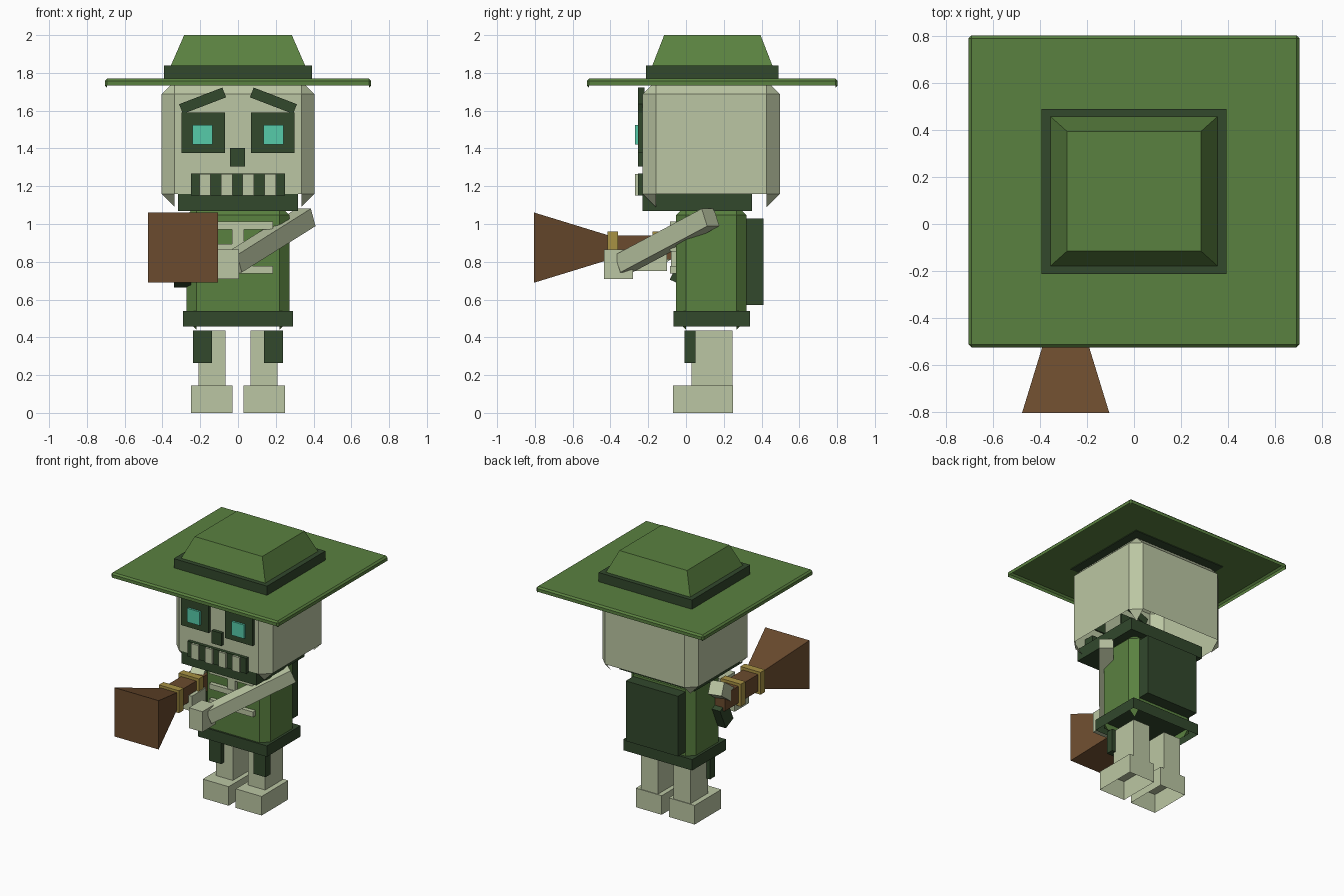
import bpy, bmesh, math
from mathutils import Vector, Matrix

old = bpy.data.objects.get("Cube")
if old:
    bpy.data.objects.remove(old, do_unlink=True)


def material(name, r, g, b):
    """Flat colour given as sRGB bytes, stored as linear."""
    lin = [(c / 255 / 12.92) if c < 11 else ((c / 255 + 0.055) / 1.055) ** 2.4 for c in (r, g, b)]
    m = bpy.data.materials.new(name)
    m.use_nodes = True
    m.diffuse_color = (*lin, 1)
    m.node_tree.nodes["Principled BSDF"].inputs["Base Color"].default_value = (*lin, 1)
    return m


GREEN = material("leaf green", 90, 129, 64)
DARK = material("dark green", 50, 72, 44)
BONE = material("pale bone", 187, 198, 163)
BROWN = material("wood brown", 107, 75, 46)
GOLD = material("dull gold", 168, 146, 68)
TEAL = material("glowing teal", 86, 203, 170)


def finish(bm, name, mat):
    me = bpy.data.meshes.new(name)
    bm.to_mesh(me)
    bm.free()
    me.materials.append(mat)
    ob = bpy.data.objects.new(name, me)
    bpy.context.scene.collection.objects.link(ob)
    return ob


def box(name, mat, x, y, z, bevel=0, open_bottom=False, taper=None, axis=2, turn=0):
    """Box from ranges; optional chamfer, open underside, tapered end, turn about y."""
    bm = bmesh.new()
    bmesh.ops.create_cube(bm, size=1)
    size = [r[1] - r[0] for r in (x, y, z)]
    mid = Vector([(r[1] + r[0]) / 2 for r in (x, y, z)])
    for v in bm.verts:
        if taper and v.co[axis] > 0:
            for i, s in zip([a for a in range(3) if a != axis], taper):
                v.co[i] *= s
        v.co = Vector([c * s for c, s in zip(v.co, size)])
    if bevel:
        bmesh.ops.bevel(bm, geom=bm.edges[:], offset=bevel, segments=1, affect='EDGES')
    if open_bottom:
        bm.normal_update()
        # chamfered boxes keep only their small corner triangles underneath
        under = [f for f in bm.faces if f.normal.z < -0.1 and len(f.verts) > 3]
        bmesh.ops.delete(bm, geom=under, context='FACES')
    bm.transform(Matrix.Translation(mid) @ Matrix.Rotation(turn, 4, 'Y'))
    return finish(bm, name, mat)


def rod(name, mat, start, end, width, depth):
    """Square bar between two points."""
    a, b = Vector(start), Vector(end)
    bm = bmesh.new()
    bmesh.ops.create_cube(bm, size=1)
    rot = (b - a).to_track_quat('Z', 'Y').to_matrix().to_4x4()
    bm.transform(Matrix.Translation((a + b) / 2) @ rot @ Matrix.Diagonal((width, depth, (b - a).length, 1)))
    return finish(bm, name, mat)


# hat
box("hat_brim", GREEN, (-.705, .705), (-.525, .803), (1.722, 1.77), .012, True)
box("hat_band", DARK, (-.393, .393), (-.212, .49), (1.765, 1.84))
box("hat_crown", GREEN, (-.355, .355), (-.178, .457), (1.84, 2.0), taper=(.803, .803))

# head and collar
box("head", BONE, (-.405, .405), (-.23, .497), (1.09, 1.757), .07, True)
box("collar", DARK, (-.317, .317), (-.23, .35), (1.07, 1.163))

# face
box("nose", DARK, (-.043, .038), (-.255, -.22), (1.305, 1.402))
box("mouth", DARK, (-.248, .248), (-.255, -.15), (1.15, 1.267))
for i in range(4):
    cx = -.175 + i * .115
    box(f"tooth_{i + 1}", BONE, (cx - .03, cx + .03), (-.27, -.25), (1.152, 1.265))

# paired parts
for side, s in (("left", 1), ("right", -1)):
    def span(a, b):
        return tuple(sorted((s * a, s * b)))
    box(f"{side}_eye_socket", DARK, span(.07, .3), (-.255, -.22), (1.375, 1.59))
    box(f"{side}_eye", TEAL, span(.135, .24), (-.27, -.25), (1.42, 1.525))
    box(f"{side}_brow", DARK, span(.065, .31), (-.255, -.22), (1.625, 1.68), turn=s * math.radians(21))
    box(f"{side}_boot", BONE, span(.03, .248), (-.07, .25), (0, .145), open_bottom=True)
    box(f"{side}_leg", BONE, span(.065, .208), (.03, .245), (.14, .437))
    box(f"{side}_trouser_flap", DARK, span(.138, .238), (-.008, .05), (.265, .437))

# torso
box("torso", GREEN, (-.272, .272), (-.053, .32), (.44, 1.1), .053, True)
box("belt", DARK, (-.29, .29), (-.067, .34), (.457, .54), open_bottom=True)
box("backpack", DARK, (-.22, .22), (.3, .41), (.572, 1.03))

# ribcage
for i, z in enumerate((.992, .875, .757)):
    box(f"rib_{i + 1}", BONE, (-.185, .185), (-.085, -.04), (z - .02, z + .02))
box("breastbone", BONE, (-.032, .032), (-.08, -.04), (.737, 1.012))

# arms and hands
rod("left_arm", BONE, (.36, .13, 1.035), (-.03, -.33, .79), .1, .1)
box("left_hand", BONE, (-.11, .005), (-.435, -.28), (.71, .865))
rod("right_arm", BONE, (-.345, .13, 1.02), (-.27, -.17, .82), .1, .1)
box("right_hand", BONE, (-.34, -.2), (-.27, -.1), (.75, .865))

# flared gun
GX, GZ = -.291, .875


def gun_part(name, mat, half, y0, y1, taper=None):
    box(name, mat, (GX - half, GX + half), (y0, y1), (GZ - half, GZ + half), taper=taper, axis=1)


gun_part("gun_muzzle", BROWN, .186, -.805, -.405, (.34, .34))
gun_part("gun_barrel", BROWN, .064, -.41, .04)
gun_part("gun_front_ring", GOLD, .085, -.415, -.36)
gun_part("gun_rear_ring", GOLD, .085, -.178, -.123)
rod("gun_grip", DARK, (-.295, .03, .84), (-.295, -.04, .685), .09, .1)
